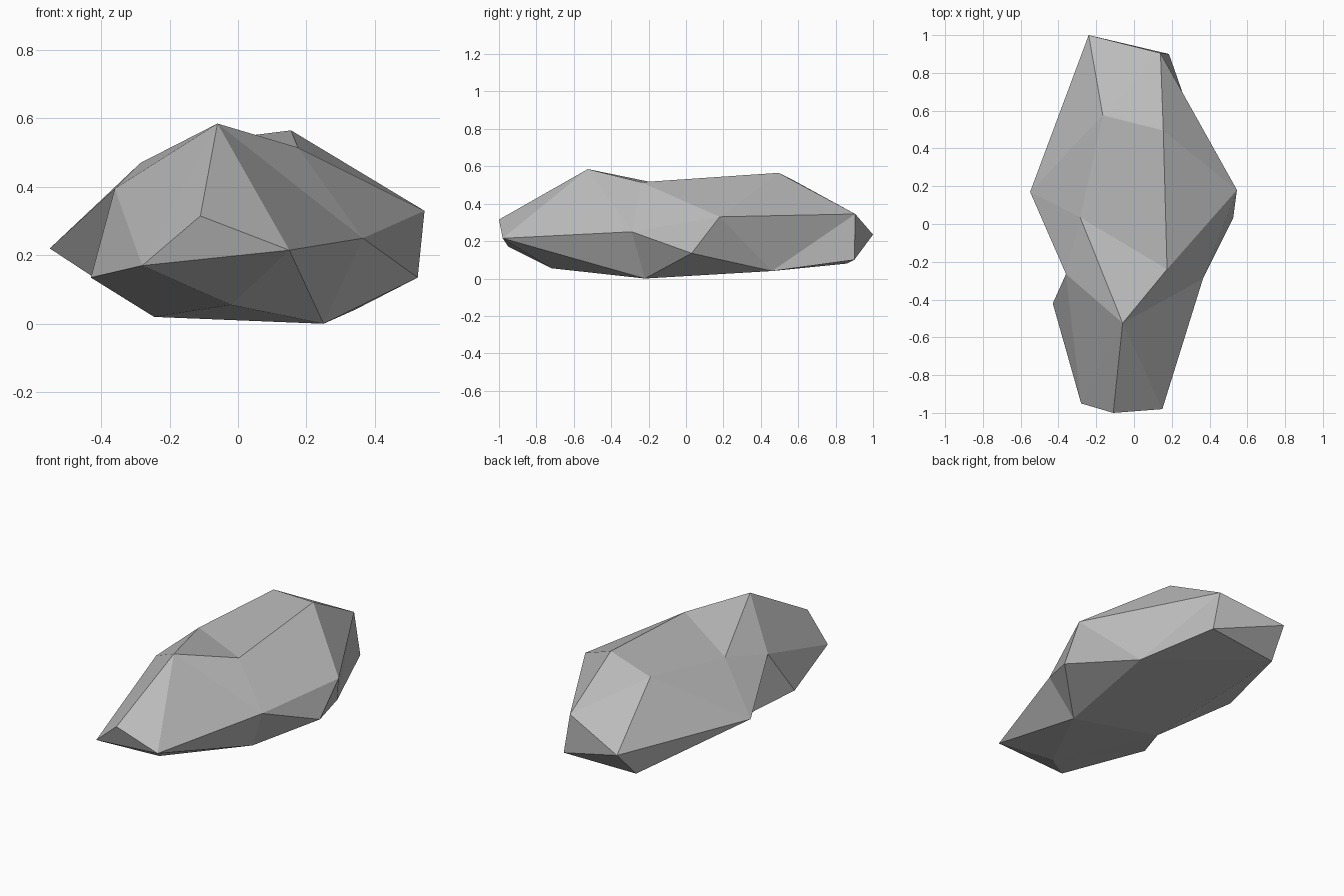
import bpy
import bmesh

cube = bpy.data.objects.get("Cube")
if cube:
    bpy.data.objects.remove(cube, do_unlink=True)

# Stone colour
stone = bpy.data.materials.new("stone_grey")
stone.use_nodes = True
grey = (0.5, 0.5, 0.5, 1)
stone.diffuse_color = grey
shader = next(n for n in stone.node_tree.nodes if n.type == 'BSDF_PRINCIPLED')
shader.inputs["Base Color"].default_value = grey
shader.inputs["Roughness"].default_value = 0.9

# Corners of the boulder, grouped by where they sit
corners = dict(
    # front nose
    nose_left=(-.28, -.95, .17), nose_top=(-.11, -1, .315), nose_right=(.15, -.98, .215),
    # upper ridge
    front_peak=(-.06, -.525, .585), saddle=(.175, -.24, .515), rear_peak=(.155, .495, .565),
    crest=(-.285, .035, .47), rear_crest=(-.165, .575, .525),
    # flanks
    hip=(-.43, -.42, .135), waist=(-.36, -.265, .395), bulge=(-.55, .17, .22),
    flank=(.365, -.29, .25), shoulder=(.545, .18, .33), elbow=(.525, .03, .135),
    # back end
    tail=(-.24, 1, .235), tail_top=(.14, .905, .345), tail_low=(.185, .9, .1),
    # underside
    keel=(.25, -.22, 0), chin=(-.02, -.72, .055), belly=(-.245, -.09, .02),
    rear_foot=(.34, .46, .04), tail_foot=(-.27, .86, .08),
)

# Facets fan out around the main corners; a closed fan goes all the way round
fans = [
    ("front_peak", True, "nose_left nose_top nose_right flank saddle crest waist"),
    ("shoulder", True, "saddle flank elbow rear_foot tail_top rear_peak"),
    ("keel", True, "nose_right chin belly rear_foot elbow flank"),
    ("tail_low", True, "tail_top rear_foot tail_foot tail"),
    ("nose_left", False, "nose_top nose_right chin hip waist"),
    ("belly", False, "chin hip waist bulge tail_foot rear_foot"),
    ("bulge", False, "waist crest rear_crest tail tail_foot"),
    ("crest", False, "saddle rear_peak rear_crest"),
    ("tail_top", False, "tail rear_crest rear_peak"),
]

bm = bmesh.new()
vert = {name: bm.verts.new(co) for name, co in corners.items()}
for hub, closed, rim in fans:
    rim = rim.split()
    if closed:
        rim.append(rim[0])
    for a, b in zip(rim, rim[1:]):
        bm.faces.new((vert[hub], vert[a], vert[b]))
bmesh.ops.recalc_face_normals(bm, faces=bm.faces)

# Flat-faced boulder
mesh = bpy.data.meshes.new("boulder")
bm.to_mesh(mesh)
bm.free()
mesh.materials.append(stone)
boulder = bpy.data.objects.new("boulder", mesh)
bpy.context.scene.collection.objects.link(boulder)
